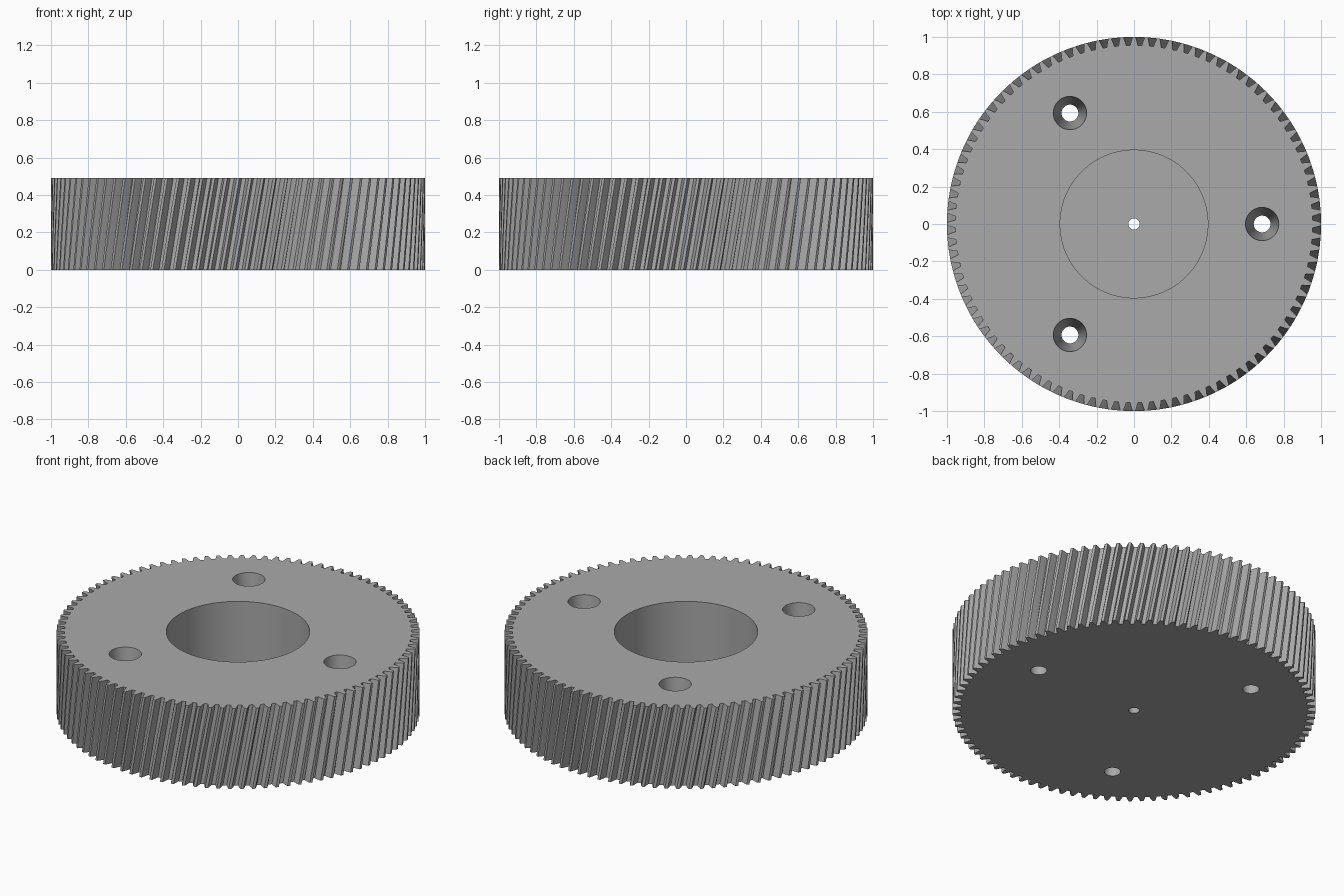
import bpy, bmesh, math

if "Cube" in bpy.data.objects:
    bpy.data.objects.remove(bpy.data.objects["Cube"])

TEETH = 96
HEIGHT = 0.49
TWIST = math.radians(5.0)      # helix, anticlockwise going up
FLOOR = 0.06                   # thickness of the web under the bore
LAYERS = 6

steel = bpy.data.materials.new("grey steel")
steel.diffuse_color = (0.4, 0.4, 0.4, 1)
steel.use_nodes = True
steel.node_tree.nodes["Principled BSDF"].inputs["Base Color"].default_value = steel.diffuse_color
bm = bmesh.new()


def gear_ring(z):
    """One closed tooth outline at height z."""
    pitch = 2 * math.pi / TEETH
    flank = [(-0.33, 0.955), (-0.235, 0.978), (-0.12, 1.0),
             (0.12, 1.0), (0.235, 0.978), (0.33, 0.955)]
    turn = TWIST * (z / HEIGHT - 1)
    return [bm.verts.new((r * math.cos((i + f) * pitch + turn),
                          r * math.sin((i + f) * pitch + turn), z))
            for i in range(TEETH) for f, r in flank]


def circle(cx, cy, r, z, n):
    return [bm.verts.new((cx + r * math.cos(2 * math.pi * k / n),
                          cy + r * math.sin(2 * math.pi * k / n), z)) for k in range(n)]


def bridge(low, high):
    n = len(low)
    for k in range(n):
        j = (k + 1) % n
        bm.faces.new((low[k], low[j], high[j], high[k]))


def fill(loops, normal):
    """Flat face bounded by the first loop, with the others as holes."""
    edges = []
    for loop in loops:
        for k, v in enumerate(loop):
            w = loop[(k + 1) % len(loop)]
            edges.append(bm.edges.get((v, w)) or bm.edges.new((v, w)))
    bmesh.ops.triangle_fill(bm, edges=edges, use_beauty=True, normal=normal)


# Helical teeth
rings = [gear_ring(HEIGHT * k / LAYERS) for k in range(LAYERS + 1)]
for low, high in zip(rings, rings[1:]):
    bridge(low, high)

# Blind bore and shaft hole
bore_top = circle(0, 0, 0.395, HEIGHT, 96)
bore_floor = circle(0, 0, 0.395, FLOOR, 96)
shaft_top = circle(0, 0, 0.03, FLOOR, 32)
shaft_low = circle(0, 0, 0.03, 0, 32)
bridge(bore_top, bore_floor)
bridge(shaft_top, shaft_low)

# Three tapered bolt holes
bolts_top, bolts_low = [], []
for k in range(3):
    a = 2 * math.pi * k / 3
    x, y = 0.685 * math.cos(a), 0.685 * math.sin(a)
    bolts_top.append(circle(x, y, 0.089, HEIGHT, 48))
    bolts_low.append(circle(x, y, 0.045, 0, 48))
    bridge(bolts_top[-1], bolts_low[-1])

# Top face, bore floor and underside
fill([rings[-1], bore_top] + bolts_top, (0, 0, 1))
fill([bore_floor, shaft_top], (0, 0, 1))
fill([rings[0], shaft_low] + bolts_low, (0, 0, -1))
bmesh.ops.recalc_face_normals(bm, faces=bm.faces)

mesh = bpy.data.meshes.new("helical_gear")
bm.to_mesh(mesh)
bm.free()
mesh.materials.append(steel)
gear = bpy.data.objects.new("helical_gear", mesh)
bpy.context.collection.objects.link(gear)
bpy.context.view_layer.objects.active = gear
gear.select_set(True)
bpy.ops.object.shade_smooth_by_angle(angle=math.radians(25))
